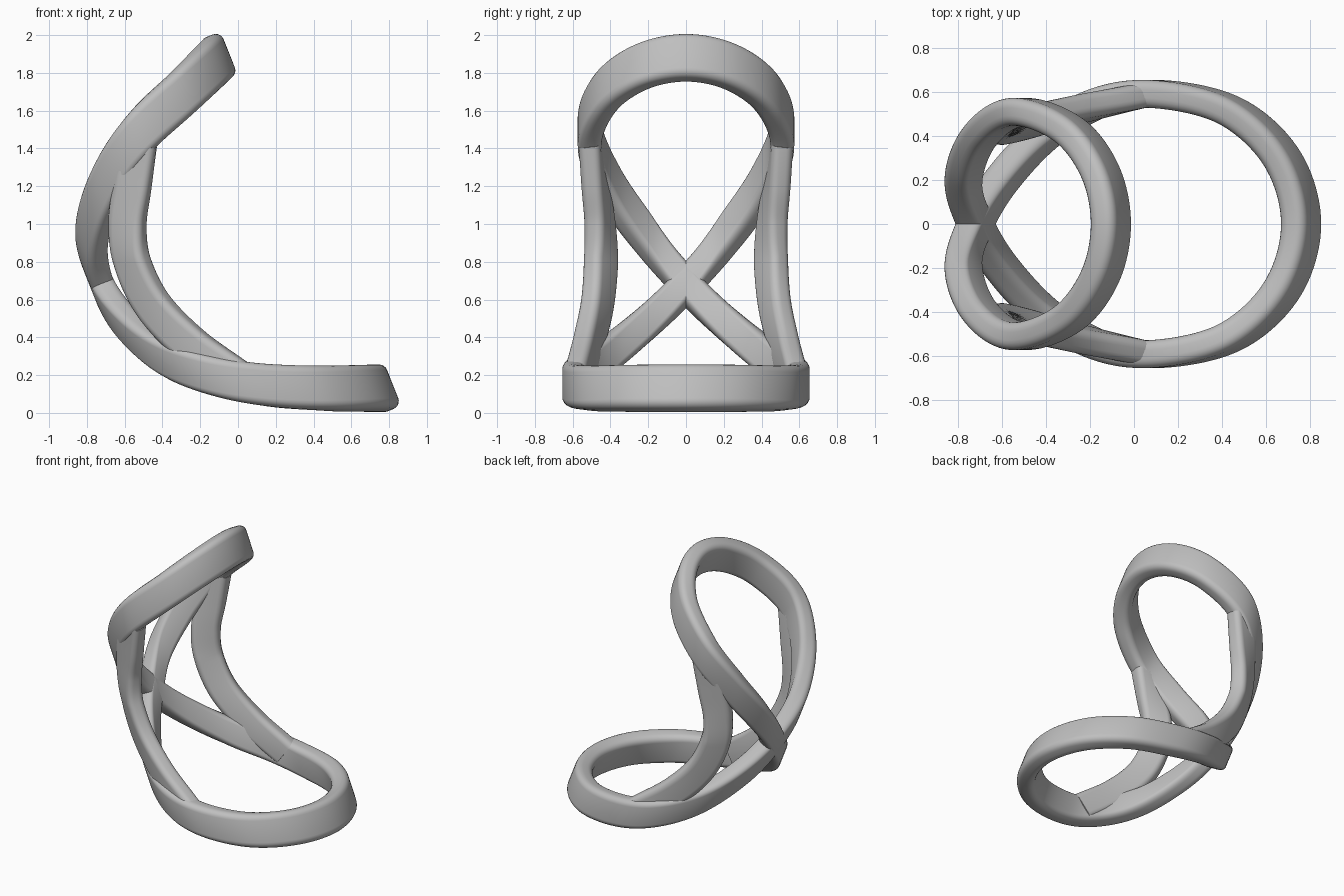
import bpy
import math
from mathutils import Vector

cube = bpy.data.objects.get("Cube")
if cube:
    bpy.data.objects.remove(cube, do_unlink=True)

grey = bpy.data.materials.new("plain grey")
grey.use_nodes = True
GREY = (0.52, 0.52, 0.52, 1)
grey.diffuse_color = GREY
grey.node_tree.nodes["Principled BSDF"].inputs["Base Color"].default_value = GREY


def spline(points, closed, steps):
    """Smooth curve through the points (Catmull-Rom)."""
    pts = [Vector(p) for p in points]
    count = len(pts)

    def at(i):
        if closed:
            return pts[i % count]
        if i < 0:
            return 2 * pts[0] - pts[1]
        return pts[i] if i < count else 2 * pts[-1] - pts[-2]

    out = []
    for i in range(count if closed else count - 1):
        a, b, c, d = (at(i + k) for k in (-1, 0, 1, 2))
        for s in range(steps):
            t = s / steps
            out.append(b + (c - a) * t / 2 + (2 * a - 5 * b + 4 * c - d) * t * t / 2
                       + (3 * b - a - 3 * c + d) * t ** 3 / 2)
    if not closed:
        out.append(pts[-1])
    return out


def rounded_section(thin, wide, radius, segments=5):
    """Rounded rectangle given by its half sizes."""
    section = []
    for quarter, (sx, sy) in enumerate(((1, 1), (-1, 1), (-1, -1), (1, -1))):
        for k in range(segments + 1):
            angle = math.pi / 2 * (quarter + k / segments)
            section.append((sx * (thin - radius) + radius * math.cos(angle),
                            sy * (wide - radius) + radius * math.sin(angle)))
    return section


def sweep(name, path, section, wide_axes, closed):
    """Carry the section along the path, its long side on the given axes."""
    count, sides = len(path), len(section)
    verts, faces = [], []
    for i, p in enumerate(path):
        if closed:
            tangent = path[(i + 1) % count] - path[i - 1]
        else:
            tangent = path[min(i + 1, count - 1)] - path[max(i - 1, 0)]
        tangent.normalize()
        wide = wide_axes[i].normalized()
        if not closed:
            wide = (wide - tangent * wide.dot(tangent)).normalized()
        thin = wide.cross(tangent).normalized()
        verts += [p + thin * u + wide * v for u, v in section]
    for i in range(count if closed else count - 1):
        j = (i + 1) % count
        for k in range(sides):
            m = (k + 1) % sides
            faces.append((i * sides + k, i * sides + m, j * sides + m, j * sides + k))
    if not closed:
        faces.append(tuple(reversed(range(sides))))
        faces.append(tuple(range((count - 1) * sides, count * sides)))
    mesh = bpy.data.meshes.new(name)
    mesh.from_pydata(verts, [], faces)
    mesh.materials.append(grey)
    obj = bpy.data.objects.new(name, mesh)
    bpy.context.collection.objects.link(obj)
    bpy.ops.object.select_all(action="DESELECT")
    obj.select_set(True)
    bpy.context.view_layer.objects.active = obj
    bpy.ops.object.mode_set(mode="EDIT")
    bpy.ops.mesh.select_all(action="SELECT")
    bpy.ops.mesh.normals_make_consistent(inside=False)
    bpy.ops.object.mode_set(mode="OBJECT")
    bpy.ops.object.shade_smooth_by_angle(angle=math.radians(40))
    return obj


def flip(points):
    return [(x, -y, z) for x, y, z in reversed(points)]


# Figure-eight band: lower loop, crossing at the back, upper loop
lower = [(0.675, 0.295, 0.13), (0.445, 0.51, 0.13), (0.12, 0.59, 0.15),
         (-0.15, 0.555, 0.205), (-0.4, 0.41, 0.31), (-0.6, 0.2, 0.485)]
upper = [(-0.775, 0.2, 0.92), (-0.7, 0.4, 1.2), (-0.53, 0.51, 1.47),
         (-0.3, 0.43, 1.69), (-0.155, 0.24, 1.83)]
crossing = [(-0.72, 0, 0.68)]
eight = ([(0.76, 0, 0.13)] + lower + crossing + [(x, -y, z) for x, y, z in upper]
         + [(-0.105, 0, 1.88)] + list(reversed(upper)) + crossing + flip(lower))
path = spline(eight, True, 10)
lean = Vector((-0.37, 0, 0.93))
sweep("figure_eight_band", path, rounded_section(0.063, 0.125, 0.045),
      [lean] * len(path), True)

# Side struts joining the two loops, twisting as they rise
strut_path = spline([(0.0, 0.575, 0.18), (-0.25, 0.52, 0.36), (-0.45, 0.47, 0.57),
                     (-0.56, 0.45, 0.8), (-0.585, 0.455, 1.0), (-0.56, 0.48, 1.2),
                     (-0.53, 0.505, 1.42)], False, 10)
low_axis, mid_axis, top_axis = Vector((0.4, 0.1, 0.9)), Vector((0.8, 0.6, 0.1)), Vector((1, 0.1, 0))
axes = []
for i in range(len(strut_path)):
    t = 2 * i / (len(strut_path) - 1)
    axes.append(low_axis.lerp(mid_axis, t) if t < 1 else mid_axis.lerp(top_axis, t - 1))
struts = sweep("side_struts", strut_path, rounded_section(0.058, 0.1, 0.04), axes, False)
mirror = struts.modifiers.new("mirror", "MIRROR")
mirror.use_axis = (False, True, False)
